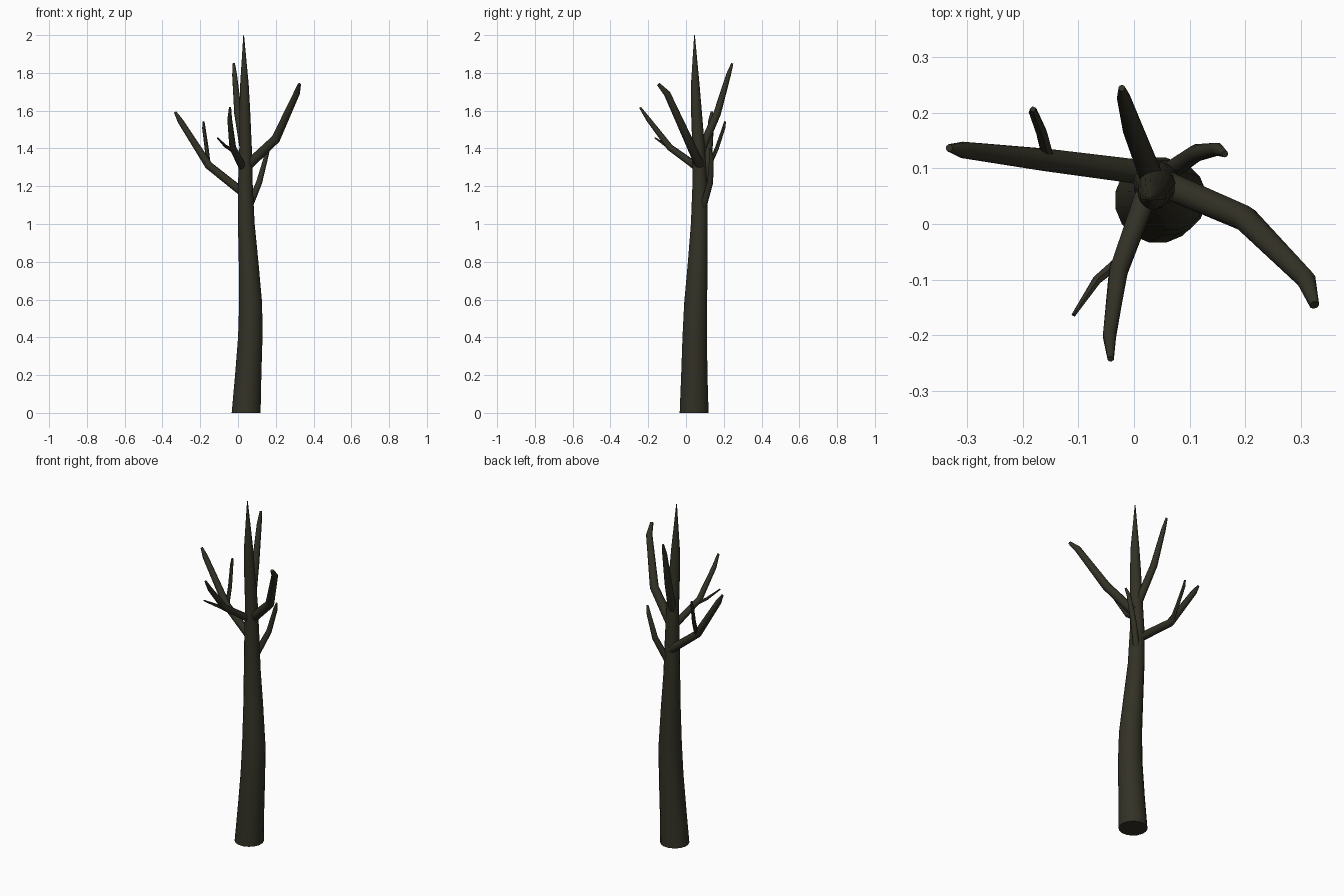
import bpy, bmesh, math
from mathutils import Vector

bark = bpy.data.materials.new("dark_bark")
bark.diffuse_color = (0.033, 0.031, 0.019, 1)


def limb(name, path, sides, level=False):
    """Tapered tube through (x, y, z, radius) points; level keeps rings horizontal."""
    bm = bmesh.new()
    pts = [Vector(p[:3]) for p in path]
    rings = []
    for i, p in enumerate(pts):
        d = pts[min(i + 1, len(pts) - 1)] - pts[max(i - 1, 0)]
        if level:
            u, v = Vector((1, 0, 0)), Vector((0, 1, 0))
        else:
            # horizontal side vector stays stable along each branch
            u = Vector((-d.y, d.x, 0)).normalized()
            v = d.normalized().cross(u)
        ring = []
        for k in range(sides):
            a = 2 * math.pi * (k + 0.5) / sides
            ring.append(bm.verts.new(p + path[i][3] * (u * math.cos(a) + v * math.sin(a))))
        rings.append(ring)
    for a, b in zip(rings, rings[1:]):
        for k in range(sides):
            n = (k + 1) % sides
            bm.faces.new((a[k], a[n], b[n], b[k]))
    bm.faces.new(rings[0][::-1])
    bm.faces.new(rings[-1])
    bmesh.ops.recalc_face_normals(bm, faces=bm.faces[:])
    me = bpy.data.meshes.new(name)
    bm.to_mesh(me)
    bm.free()
    me.materials.append(bark)
    ob = bpy.data.objects.new(name, me)
    bpy.context.collection.objects.link(ob)
    bpy.ops.object.select_all(action='DESELECT')
    ob.select_set(True)
    bpy.context.view_layer.objects.active = ob
    bpy.ops.object.shade_smooth_by_angle(angle=math.radians(50))
    return ob


# Trunk, gently swaying and ending in a spike
limb("trunk", [
    (0.043, 0.043, 0, 0.078), (0.054, 0.044, 0.2, 0.071), (0.065, 0.046, 0.4, 0.066),
    (0.067, 0.051, 0.58, 0.062), (0.056, 0.062, 0.8, 0.053), (0.044, 0.070, 1.0, 0.045),
    (0.039, 0.073, 1.2, 0.040), (0.040, 0.067, 1.4, 0.034), (0.036, 0.055, 1.6, 0.029),
    (0.034, 0.049, 1.74, 0.023), (0.030, 0.045, 2.0, 0.002)], 16, True)

# Main branches
limb("left_branch", [
    (0.04, 0.09, 1.155, 0.024), (-0.155, 0.115, 1.31, 0.022),
    (-0.305, 0.133, 1.545, 0.016), (-0.333, 0.137, 1.593, 0.007)], 8)
limb("right_branch", [
    (0.03, 0.083, 1.29, 0.027), (0.2, 0.01, 1.45, 0.024),
    (0.31, -0.1, 1.69, 0.018), (0.325, -0.146, 1.74, 0.009)], 8)
limb("back_branch", [
    (0.035, 0.075, 1.38, 0.023), (0.0, 0.165, 1.585, 0.020),
    (-0.018, 0.225, 1.79, 0.013), (-0.022, 0.245, 1.85, 0.006)], 8)
limb("front_branch", [
    (0.03, 0.075, 1.29, 0.022), (-0.028, -0.085, 1.405, 0.018),
    (-0.044, -0.2, 1.555, 0.013), (-0.042, -0.243, 1.617, 0.006)], 8)
limb("low_branch", [
    (0.05, 0.085, 1.07, 0.019), (0.112, 0.128, 1.22, 0.016),
    (0.15, 0.135, 1.36, 0.012), (0.164, 0.126, 1.4, 0.006)], 8)

# Small twigs
limb("left_twig", [
    (-0.155, 0.12, 1.305, 0.012), (-0.166, 0.163, 1.4, 0.011),
    (-0.181, 0.2, 1.51, 0.009), (-0.182, 0.207, 1.543, 0.005)], 6)
limb("front_twig", [
    (-0.03, -0.07, 1.39, 0.011), (-0.066, -0.1, 1.412, 0.009),
    (-0.109, -0.164, 1.456, 0.004)], 6)
